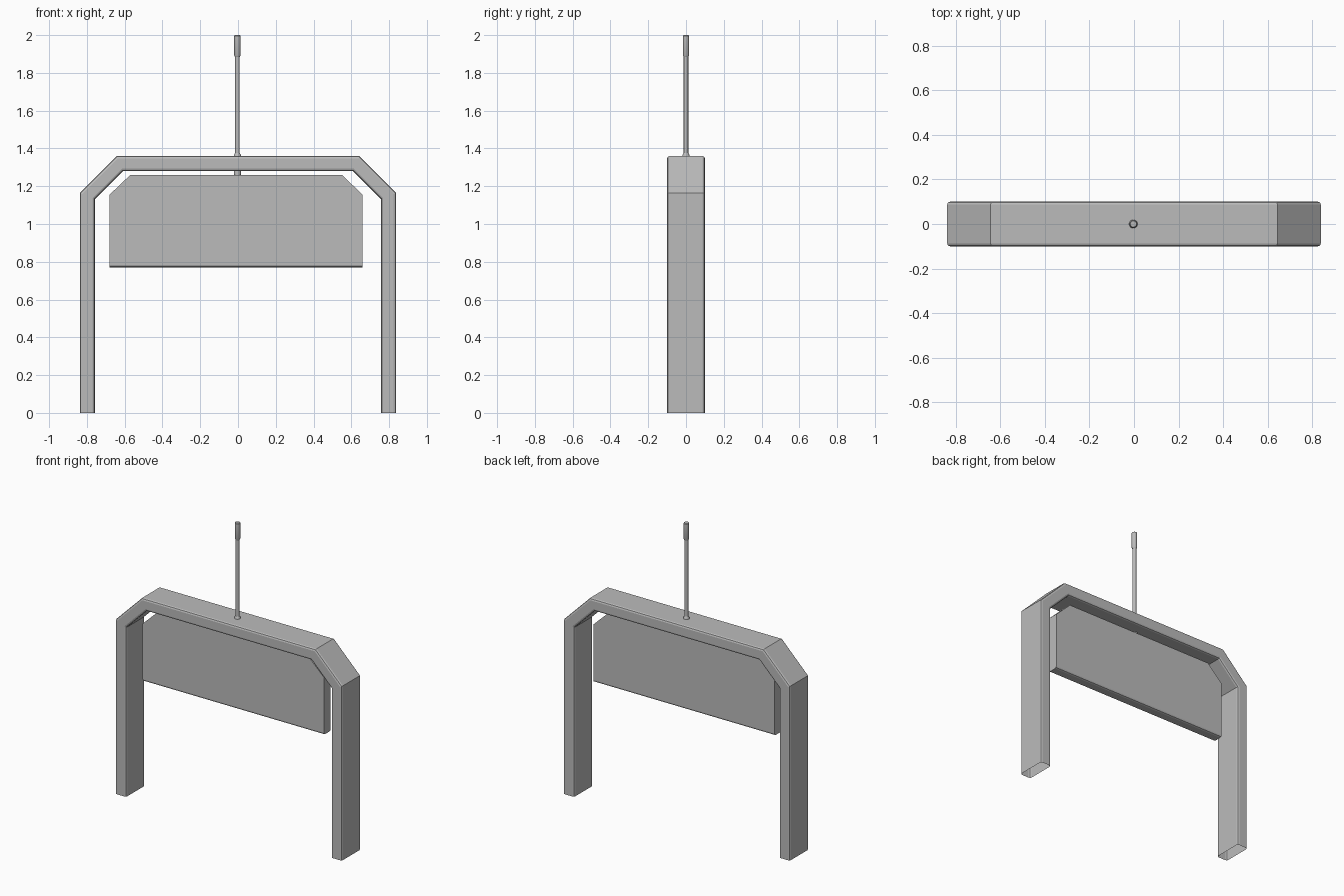
import bpy, bmesh, math

cube = bpy.data.objects.get("Cube")
if cube:
    bpy.data.objects.remove(cube, do_unlink=True)

grey = bpy.data.materials.new("plain grey")
GREY = (0.5, 0.5, 0.5, 1)
grey.diffuse_color = GREY
grey.use_nodes = True
grey.node_tree.nodes["Principled BSDF"].inputs["Base Color"].default_value = GREY


def finish(name, bm, smooth=False):
    bmesh.ops.recalc_face_normals(bm, faces=bm.faces)
    mesh = bpy.data.meshes.new(name)
    bm.to_mesh(mesh)
    bm.free()
    mesh.materials.append(grey)
    obj = bpy.data.objects.new(name, mesh)
    bpy.context.collection.objects.link(obj)
    if smooth:
        bpy.ops.object.select_all(action='DESELECT')
        obj.select_set(True)
        bpy.context.view_layer.objects.active = obj
        bpy.ops.object.shade_smooth_by_angle(angle=math.radians(35))
    return obj


def skin(bm, rings):
    """Join equal closed rings of points with quads."""
    loops = [[bm.verts.new(p) for p in ring] for ring in rings]
    for a, b in zip(loops, loops[1:]):
        for i in range(len(a)):
            j = (i + 1) % len(a)
            bm.faces.new((a[i], a[j], b[j], b[i]))
    return loops


# Arch frame: rounded rectangular tube, mitred at the bends, open at the feet
HALF, TOP, BEND, THICK, DEPTH, R = 0.8375, 1.36, 0.195, 0.08, 0.1, 0.013
section = []
for t0, y0, start in ((R, DEPTH - R, 90), (R, R - DEPTH, 180),
                      (THICK - R, R - DEPTH, 270), (THICK - R, DEPTH - R, 0)):
    for k in range(3):
        a = math.radians(start + 45 * k)
        section.append((t0 + R * math.cos(a), y0 + R * math.sin(a)))
MITRE = math.tan(math.radians(22.5))


def half_arch(side):
    return [[(side * (HALF - t), y, 0) for t, y in section],
            [(side * (HALF - t), y, TOP - BEND - t * MITRE) for t, y in section],
            [(side * (HALF - BEND - t * MITRE), y, TOP - t) for t, y in section]]


bm = bmesh.new()
skin(bm, half_arch(-1) + half_arch(1)[::-1])
finish("arch_frame", bm)

# Hanging panel: chamfered upper corners, bevelled lower edges
bm = bmesh.new()
outline = [(-0.68, 0.77), (0.66, 0.77), (0.66, 1.155), (0.55, 1.26),
           (-0.57, 1.26), (-0.68, 1.155)]
loops = skin(bm, [[(x, y, z) for x, z in outline] for y in (-0.036, 0.036)])
for loop in loops:
    bm.faces.new(loop)
low = [e for e in bm.edges if all(v.co.z < 0.78 for v in e.verts)
       and abs(e.verts[0].co.x - e.verts[1].co.x) > 1]
bmesh.ops.bevel(bm, geom=low, offset=0.013, segments=2, profile=0.5, affect='EDGES')
finish("hanging_panel", bm)


# Turned parts on the central axis, each from (radius, height) pairs
def lathe(name, profile, sides=16):
    bm = bmesh.new()
    rings = [[(r * math.cos(i * math.tau / sides) - 0.003,
               r * math.sin(i * math.tau / sides), z) for i in range(sides)]
             for r, z in profile]
    loops = skin(bm, rings)
    bm.faces.new(loops[0])
    bm.faces.new(loops[-1])
    finish(name, bm, True)


lathe("hanger_rod", [(0.012, 1.25), (0.012, 1.89)])
lathe("rod_collar", [(0.019, 1.25), (0.019, 1.365), (0.012, 1.376)])
lathe("rod_cap", [(0.013, 1.885), (0.017, 1.893), (0.017, 1.996), (0.014, 2.0)])
